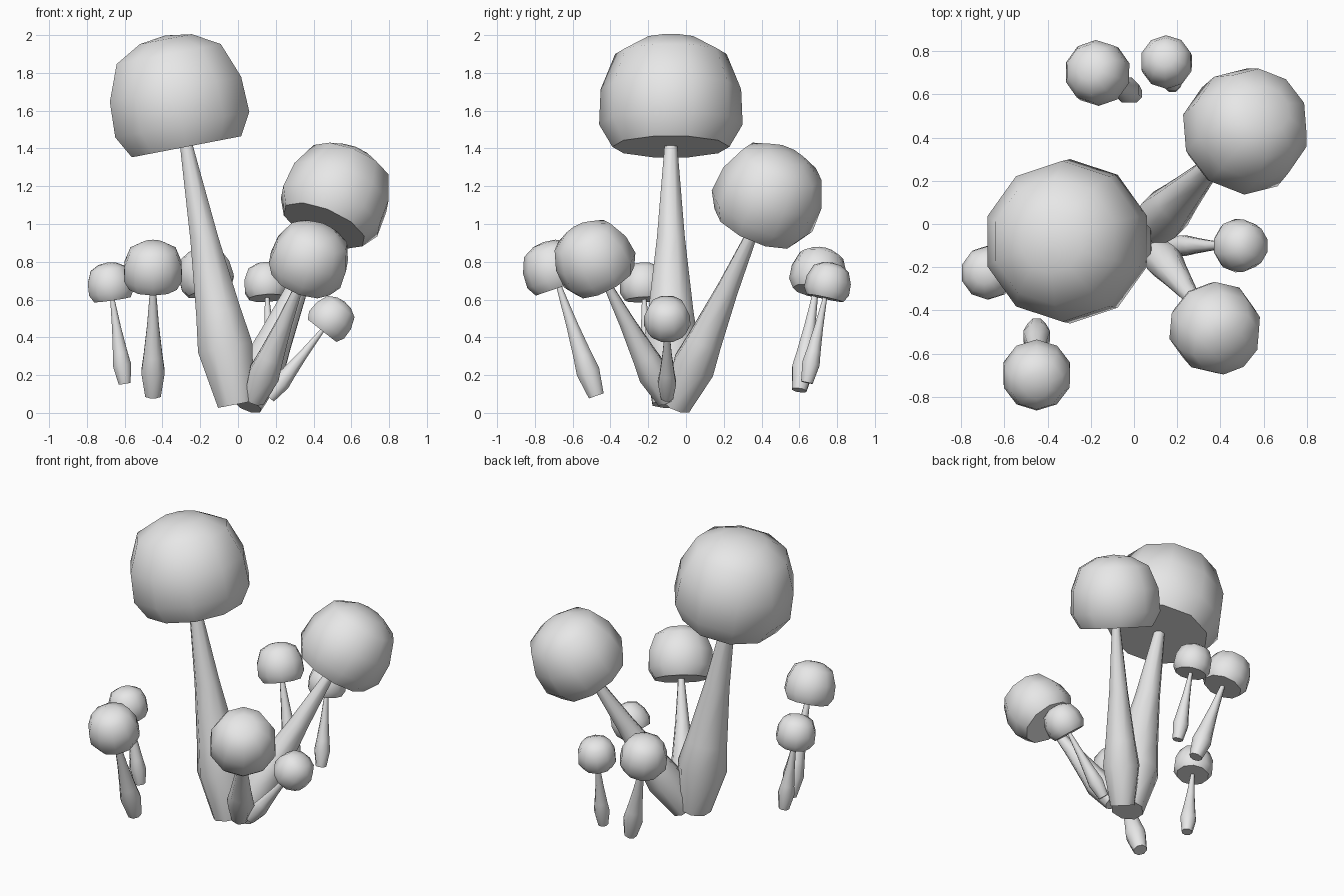
import bpy, bmesh, math
from mathutils import Vector, Matrix

cube = bpy.data.objects.get("Cube")
if cube:
    bpy.data.objects.remove(cube, do_unlink=True)

grey = bpy.data.materials.new("pale_grey")
grey.use_nodes = True
grey.diffuse_color = (0.8, 0.8, 0.8, 1)
grey.node_tree.nodes["Principled BSDF"].inputs["Base Color"].default_value = (0.8, 0.8, 0.8, 1)

# (radius, height) profiles at the size of the largest mushroom
CAP = [(0.31, 0), (0.38, 0.12), (0.372, 0.31), (0.295, 0.50), (0.147, 0.58)]
CAP_TOP = 0.60
CAP_CENTRE = 0.215
# stem height here is a fraction of the stem length
STEM = [(0.105, 0), (0.158, 0.22), (0.128, 0.36), (0.08, 0.64), (0.036, 1)]


def lathe(name, profile, sides, matrix, tip=None):
    """Turn a profile round the z axis, closing the bottom and the top."""
    bm = bmesh.new()
    rings = []
    for r, h in profile:
        ring = []
        for i in range(sides):
            a = math.tau * (i + 0.5) / sides
            ring.append(bm.verts.new((r * math.cos(a), r * math.sin(a), h)))
        rings.append(ring)
    for low, high in zip(rings, rings[1:]):
        for i in range(sides):
            j = (i + 1) % sides
            bm.faces.new((low[i], low[j], high[j], high[i]))
    bm.faces.new(rings[0][::-1])
    if tip is None:
        bm.faces.new(rings[-1])
    else:
        top = bm.verts.new((0, 0, tip))
        for i in range(sides):
            bm.faces.new((rings[-1][i], rings[-1][(i + 1) % sides], top))
    bm.transform(matrix)
    mesh = bpy.data.meshes.new(name)
    bm.to_mesh(mesh)
    bm.free()
    mesh.materials.append(grey)
    obj = bpy.data.objects.new(name, mesh)
    bpy.context.collection.objects.link(obj)
    bpy.ops.object.select_all(action="DESELECT")
    obj.select_set(True)
    bpy.context.view_layer.objects.active = obj
    bpy.ops.object.shade_smooth_by_angle(angle=math.radians(50))


def mushroom(name, base, centre, size):
    """Leaning mushroom from its stem base to the middle of its cap."""
    base, centre = Vector(base), Vector(centre)
    axis = (centre - base).normalized()
    turn = Vector((0, 0, 1)).rotation_difference(axis).to_matrix().to_4x4()
    length = (centre - base).length - CAP_CENTRE * size
    stem = [(r * size, t * (length + 0.01)) for r, t in STEM]
    lathe(name + "_stem", stem, 8, Matrix.Translation(base) @ turn)
    cap = Matrix.Translation(base + axis * length) @ turn @ Matrix.Scale(size, 4)
    lathe(name + "_cap", CAP, 10, cap, CAP_TOP)


# Central cluster
mushroom("tall_mushroom", (-0.01, -0.08, 0.045), (-0.313, -0.08, 1.62), 1.0)
mushroom("back_left_mushroom", (0.05, -0.05, 0.04), (0.515, 0.43, 1.13), 0.76)
mushroom("front_left_mushroom", (0.085, -0.1, 0.07), (0.375, -0.48, 0.80), 0.555)
mushroom("left_small_mushroom", (0.165, -0.1, 0.08), (0.488, -0.1, 0.49), 0.325)

# Outlying pairs
mushroom("back_small_mushroom", (0.18, 0.64, 0.16), (0.15, 0.75, 0.675), 0.32)
mushroom("back_middle_mushroom", (0.0, 0.6, 0.12), (-0.17, 0.70, 0.725), 0.395)
mushroom("right_small_mushroom", (-0.6, -0.2, 0.155), (-0.675, -0.225, 0.67), 0.33)
mushroom("front_right_mushroom", (-0.45, -0.475, 0.09), (-0.45, -0.70, 0.75), 0.425)
